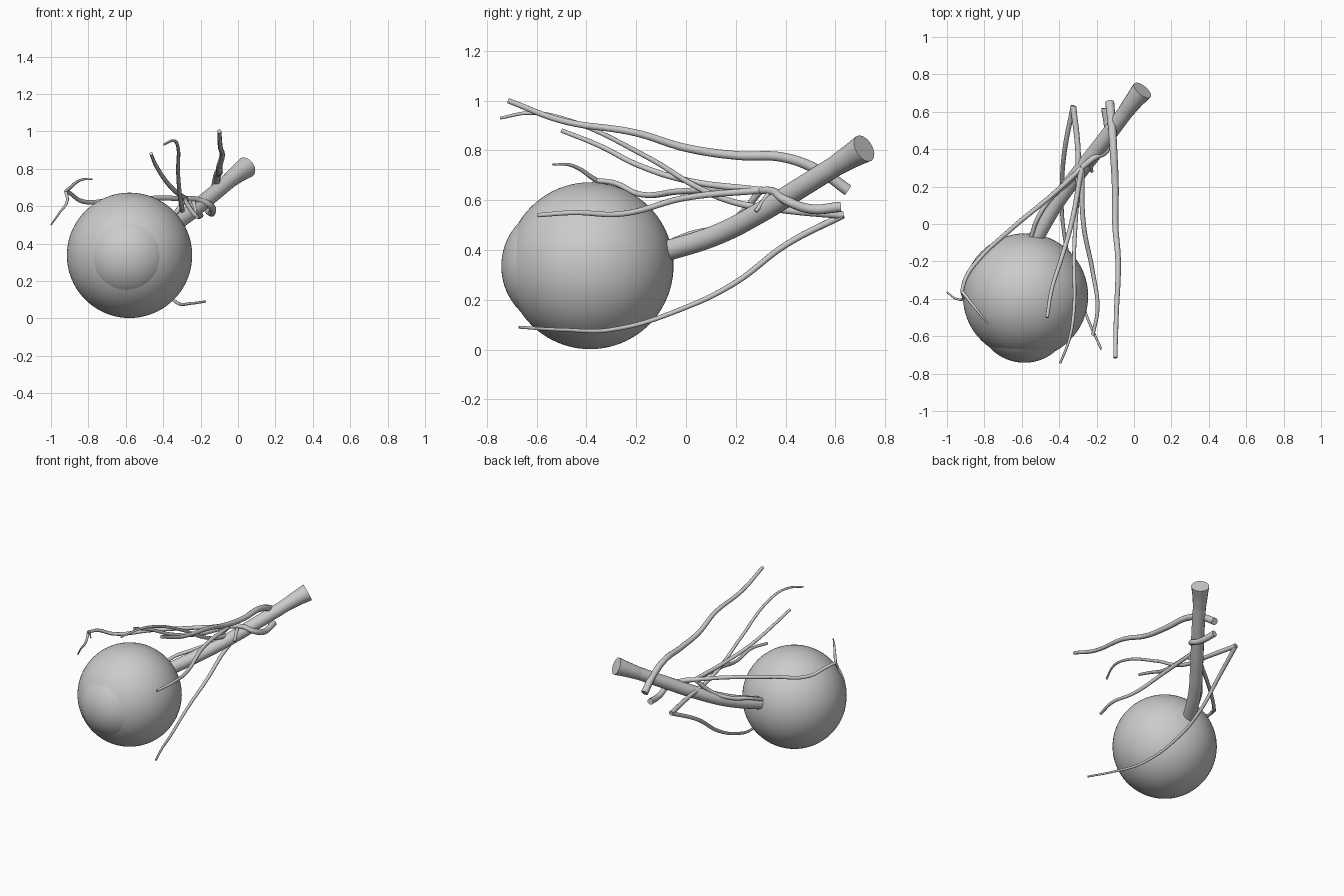
import bpy, bmesh
from mathutils import Vector

cube = bpy.data.objects.get("Cube")
if cube:
    bpy.data.objects.remove(cube, do_unlink=True)

colour = (.6, .6, .6, 1)
grey = bpy.data.materials.new("plain_grey")
grey.use_nodes = True
grey.diffuse_color = colour
grey.node_tree.nodes["Principled BSDF"].inputs["Base Color"].default_value = colour


def add_object(name, data):
    """Link new data to the scene as the active object."""
    obj = bpy.data.objects.new(name, data)
    bpy.context.collection.objects.link(obj)
    bpy.ops.object.select_all(action="DESELECT")
    obj.select_set(True)
    bpy.context.view_layer.objects.active = obj
    return obj


def finish(obj):
    """Give the active mesh its material and smooth shading."""
    obj.data.materials.clear()
    obj.data.materials.append(grey)
    bpy.ops.object.shade_smooth_by_angle(angle=.9)


def ball(name, centre, radius, cut_point=None, cut_normal=None):
    """Sphere, optionally keeping only the cap beyond a cutting plane."""
    bm = bmesh.new()
    bmesh.ops.create_uvsphere(bm, u_segments=64, v_segments=40, radius=radius)
    bmesh.ops.translate(bm, verts=bm.verts, vec=centre)
    if cut_point:
        geometry = bm.verts[:] + bm.edges[:] + bm.faces[:]
        bmesh.ops.bisect_plane(bm, geom=geometry, plane_co=cut_point,
                               plane_no=cut_normal, clear_inner=True)
    mesh = bpy.data.meshes.new(name)
    bm.to_mesh(mesh)
    bm.free()
    finish(add_object(name, mesh))


def tube(name, start_radius, end_radius, *points, roundness=3):
    """Round tube through the points, its radius blending from start to end."""
    curve = bpy.data.curves.new(name, "CURVE")
    curve.dimensions = "3D"
    curve.bevel_depth = 1
    curve.bevel_resolution = roundness
    curve.resolution_u = 12
    curve.use_fill_caps = True
    spline = curve.splines.new("BEZIER")
    last = len(points) - 1
    spline.bezier_points.add(last)
    for index, (knot, position) in enumerate(zip(spline.bezier_points, points)):
        knot.co = position
        knot.handle_left_type = knot.handle_right_type = "AUTO"
        knot.radius = start_radius + (end_radius - start_radius) * index / last
    add_object(name, curve)
    bpy.ops.object.convert(target="MESH")
    finish(bpy.context.object)


# Eyeball, with a tighter sphere cut to the bulging front cap
eye_centre = Vector((-.58, -.385, .337))
gaze = Vector((-.06, -1, -.02)).normalized()
ball("eyeball", eye_centre, .335)
ball("cornea", eye_centre + gaze * .104, .253, eye_centre + gaze * .28, gaze)

# Optic nerve, with a flared cut end
tube("optic_nerve", .042, .042, (-.54, -.1, .39), (-.41, .12, .46),
     (-.29, .28, .54), (-.15, .46, .65), (-.03, .62, .75), roundness=6)
tube("nerve_end", .04, .058, (-.06, .58, .725), (0, .66, .775),
     (.045, .715, .808), roundness=6)

# Meeting points of the vessels
fork = (-.28, .3, .64)
side_fork = (-.92, -.36, .68)
back_joint = (-.325, .63, .54)

# Long vessels running from front to back
tube("upper_vessel", .011, .024, (-.1, -.715, 1), (-.095, -.5, .92),
     (-.085, -.2, .87), (-.1, 0, .81), (-.1, .2, .78),
     (-.11, .4, .77), (-.12, .55, .71), (-.13, .65, .64))
tube("crossing_vessel", .006, .016, (-.395, -.745, .93), (-.35, -.63, .95),
     (-.325, -.5, .93), (-.32, -.15, .77), (-.31, .05, .65),
     (-.3, .2, .59), (-.3, .4, .56), back_joint)
tube("lower_vessel", .006, .014, (-.175, -.67, .09), (-.25, -.5, .08),
     (-.32, -.3, .08), (-.38, 0, .17), (-.385, .2, .27),
     (-.37, .4, .42), back_joint)

# Trunk wrapping the nerve, and its branches
tube("vessel_trunk", .015, .021, fork, (-.22, .35, .635), (-.145, .4, .6),
     (-.14, .5, .565), (-.155, .62, .573))
tube("high_branch", .009, .014, (-.465, -.5, .88), (-.44, -.35, .82),
     (-.39, -.19, .74), (-.335, 0, .68), fork)
tube("middle_branch", .009, .014, (-.22, -.595, .54), (-.195, -.45, .55),
     (-.22, -.26, .545), (-.27, 0, .61), fork)
tube("side_branch", .01, .014, side_fork, (-.9, -.29, .67),
     (-.83, -.19, .625), (-.66, -.03, .635), (-.42, .17, .643), fork)
tube("side_twig_upper", .004, .01, (-.78, -.535, .743), (-.84, -.46, .74),
     side_fork)
tube("side_twig_lower", .004, .009, (-1, -.365, .5), (-.95, -.4, .57),
     (-.915, -.4, .62), side_fork)

# Small vessels beside the nerve
tube("nerve_vessel", .011, .014, (-.55, -.07, .43), (-.52, .02, .465),
     (-.45, .13, .49), (-.36, .21, .535), fork)
tube("short_twig", .008, .012, (-.225, .28, .555), (-.24, .34, .635))
